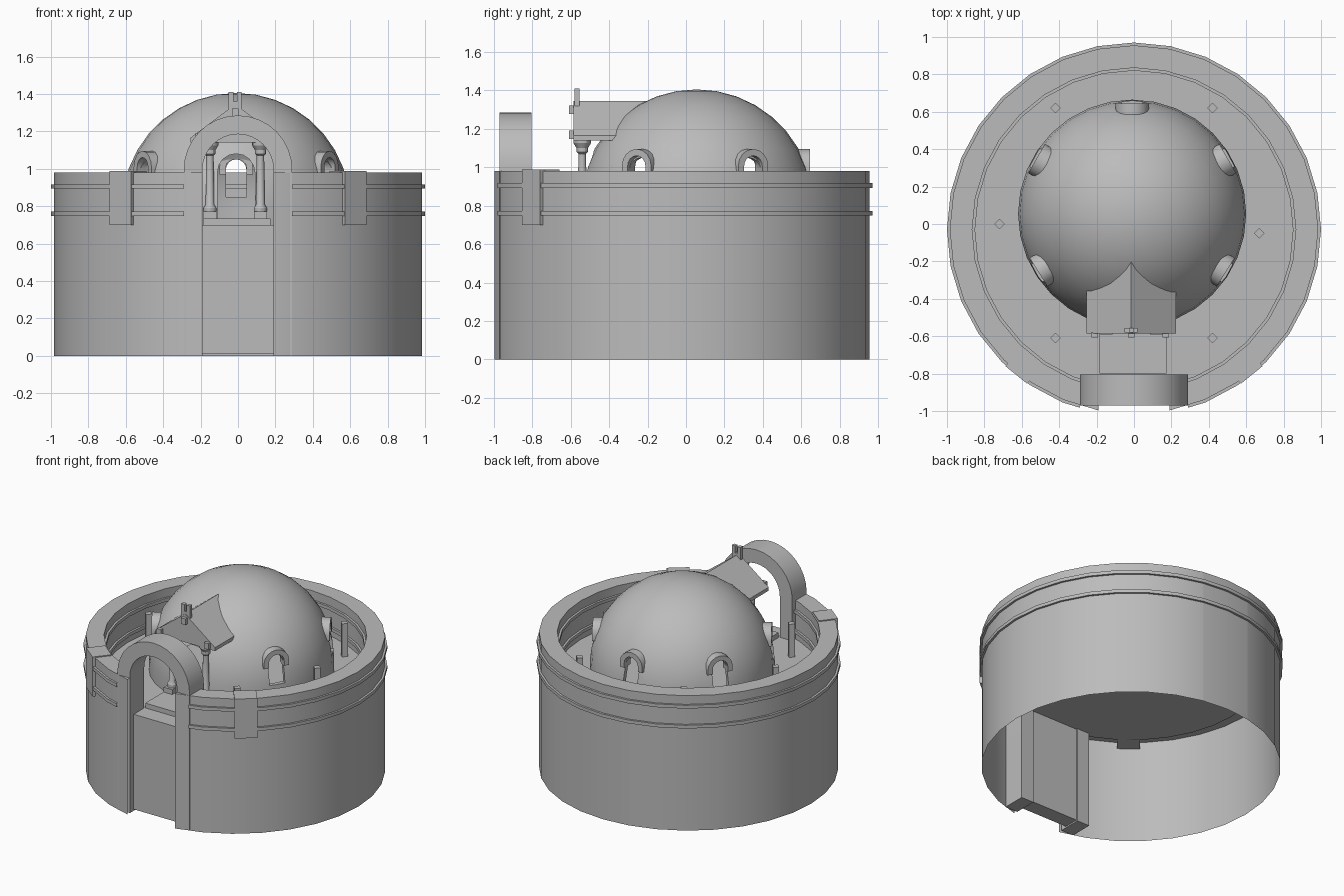
import bpy, bmesh, math
from mathutils import Matrix, Vector

if "Cube" in bpy.data.objects:
    bpy.data.objects.remove(bpy.data.objects["Cube"])

stone = bpy.data.materials.new("grey stone")
stone.use_nodes = True
STONE_COLOUR = (0.5, 0.5, 0.5, 1)
stone.diffuse_color = STONE_COLOUR
stone.node_tree.nodes["Principled BSDF"].inputs["Base Color"].default_value = STONE_COLOUR

WALL_Y = -0.03            # axis of the round wall
DOME = Vector((-0.01, 0.055, 0))
DOME_R, DOME_Z = 0.61, 0.795
DECK = 0.70
GATE_OUT, GATE_IN = 0.29, 0.19


def finish(name, bm, smooth=False):
    bmesh.ops.recalc_face_normals(bm, faces=bm.faces)
    mesh = bpy.data.meshes.new(name)
    bm.to_mesh(mesh)
    bm.free()
    mesh.materials.append(stone)
    obj = bpy.data.objects.new(name, mesh)
    bpy.context.collection.objects.link(obj)
    if smooth:
        smooth_sharp(obj)
    return obj


def select_only(obj):
    bpy.ops.object.select_all(action='DESELECT')
    obj.select_set(True)
    bpy.context.view_layer.objects.active = obj


def smooth_sharp(obj):
    select_only(obj)
    bpy.ops.object.shade_smooth_by_angle(angle=math.radians(30))


def box(name, x, y, z, matrix=None):
    bm = bmesh.new()
    bmesh.ops.create_cube(bm, size=1)
    for v in bm.verts:
        v.co = [lo + (c + 0.5) * (hi - lo) for c, (lo, hi) in zip(v.co, (x, y, z))]
    if matrix:
        bm.transform(matrix)
    return finish(name, bm)


def lathe(profile, centre, steps=32, closed=False):
    """Revolve (radius, height) points around a vertical axis."""
    bm = bmesh.new()
    verts = [bm.verts.new((r, 0, z)) for r, z in profile]
    edges = [bm.edges.new(p) for p in zip(verts, verts[1:])]
    if closed:
        edges.append(bm.edges.new((verts[-1], verts[0])))
    bmesh.ops.spin(bm, geom=verts + edges, axis=(0, 0, 1), cent=(0, 0, 0),
                   angle=math.tau, steps=steps, use_duplicate=False)
    bmesh.ops.remove_doubles(bm, verts=bm.verts, dist=1e-4)
    bmesh.ops.translate(bm, verts=bm.verts, vec=centre)
    return bm


def prism(name, outline, y0, y1, matrix=None, smooth=False):
    """Extrude an (x, z) outline from y0 to y1."""
    bm = bmesh.new()
    face = bm.faces.new([bm.verts.new((x, y0, z)) for x, z in outline])
    new = bmesh.ops.extrude_face_region(bm, geom=[face])["geom"]
    bmesh.ops.translate(bm, vec=(0, y1 - y0, 0),
                        verts=[g for g in new if isinstance(g, bmesh.types.BMVert)])
    if matrix:
        bm.transform(matrix)
    return finish(name, bm, smooth)


def arc(r, spring, steps):
    return [(r * math.cos(math.pi * i / steps), spring + r * math.sin(math.pi * i / steps))
            for i in range(steps + 1)]


def arch_outline(outer, inner, spring, base, steps):
    points = [(outer, base)] + arc(outer, spring, steps) + [(-outer, base)]
    if inner:
        points += [(-inner, base)] + arc(inner, spring, steps)[::-1] + [(inner, base)]
    return points


def cut_gap(bm, half):
    """Open the ring at the gate, keeping the deck."""
    for x in (-half, half):
        bmesh.ops.bisect_plane(bm, geom=bm.verts[:] + bm.edges[:] + bm.faces[:],
                               plane_co=(x, 0, 0), plane_no=(1, 0, 0))
    gone = []
    for f in bm.faces:
        c = f.calc_center_median()
        on_deck = all(abs(v.co.z - DECK) < 1e-3 for v in f.verts)
        if abs(c.x) < half and c.y < -0.7 and not on_deck:
            gone.append(f)
    bmesh.ops.delete(bm, geom=gone, context='FACES')


# Round wall with parapet and deck
wall = lathe([(0.985, 0), (0.985, 0.98), (0.865, 0.98), (0.865, DECK), (0, DECK)], (0, WALL_Y, 0))
cut_gap(wall, GATE_IN)
finish("wall_and_deck", wall, True)

# Two bands running round the parapet
for name, z in (("lower_band", 0.76), ("upper_band", 0.905)):
    band = lathe([(0.85, z - 0.012), (1.0, z - 0.012), (1.0, z + 0.012), (0.85, z + 0.012)],
                 (0, WALL_Y, 0), closed=True)
    cut_gap(band, GATE_OUT)
    finish(name, band, True)

# Blocks that clasp the parapet on each side of the gate
for name, angle in (("right_clasp", -129), ("left_clasp", -51)):
    turn = Matrix.Translation((0, WALL_Y, 0)) @ Matrix.Rotation(math.radians(angle), 4, 'Z')
    box(name, (0.87, 1.0), (-0.075, 0.075), (DECK, 0.987), turn)

# Gate arch and the recessed panel below its opening
prism("gate_arch", arch_outline(GATE_OUT, GATE_IN, 0.995, 0, 16), -0.97, -0.805, smooth=True)
box("gate_panel", (-GATE_IN, GATE_IN), (-0.925, -0.815), (0.01, DECK))

# Dome shell
steps = 9
arc_points = [(DOME_R * math.cos(math.pi / 2 * i / steps),
               DOME_Z + DOME_R * math.sin(math.pi / 2 * i / steps)) for i in range(steps + 1)]
dome = finish("dome", lathe([(DOME_R, DECK)] + arc_points, DOME))
shell = dome.modifiers.new("thickness", 'SOLIDIFY')
shell.thickness = 0.03
shell.offset = -1

# Window hoods, with cutters for the windows and the doorway
cutters = []
for name, angle in (("back", 180), ("back_left", 120), ("front_left", 58),
                    ("front_right", -58), ("back_right", -120), ("door", 0)):
    turn = Matrix.Translation(DOME) @ Matrix.Rotation(math.radians(angle), 4, 'Z')
    if name == "door":
        hole = arch_outline(0.1, 0, 0.98, 0.735, 8)
    else:
        hole = arch_outline(0.055, 0, 0.995, 0.85, 8)
        prism(name + "_window_hood", arch_outline(0.09, 0.055, 1.005, 0.97, 8),
              -0.59, -0.515, turn, True)
    cutters.append(prism(name + "_cutter", hole, -0.8, -0.4, turn))
for cutter in cutters:
    cutter.hide_render = True
    mod = dome.modifiers.new("opening", 'BOOLEAN')
    mod.operation = 'DIFFERENCE'
    mod.solver = 'EXACT'
    mod.object = cutter
select_only(dome)
for mod in dome.modifiers[:]:
    bpy.ops.object.modifier_apply(modifier=mod.name)
for cutter in cutters:
    bpy.data.objects.remove(cutter)
smooth_sharp(dome)

# Porch platform, columns and pitched roof
PORCH_X = -0.015
box("porch_platform", (-0.185, 0.175), (-0.8, -0.42), (DECK, 0.735))
column = [(0, 0.77), (0.035, 0.77), (0.035, 0.79), (0.023, 0.81), (0.02, 1.07), (0.03, 1.08),
          (0.03, 1.1), (0.045, 1.125), (0.045, 1.14), (0, 1.14)]
for side, dx in (("right", -0.135), ("left", 0.135)):
    x = PORCH_X + dx
    box(side + "_plinth", (x - 0.035, x + 0.035), (-0.59, -0.5), (0.735, 0.77))
    finish(side + "_column", lathe(column, (x, -0.54, 0), 12), True)
prism("porch_roof", [(-0.255, 1.14), (0.225, 1.14), (0.225, 1.165), (PORCH_X, 1.345),
                     (-0.255, 1.165)], -0.585, -0.2)

# Roof ornaments: three studs and a forked finial
for name, x, z in (("right_stud", -0.21, 1.17), ("middle_stud", PORCH_X, 1.3), ("left_stud", 0.17, 1.17)):
    box(name, (x - 0.018, x + 0.018), (-0.608, -0.58), (z - 0.022, z + 0.022))
box("finial_base", (-0.05, 0.02), (-0.58, -0.555), (1.3, 1.36))
for name, x in (("right_prong", -0.037), ("left_prong", 0.007)):
    box(name, (x - 0.013, x + 0.013), (-0.58, -0.555), (1.36, 1.41))

# Square posts standing on the deck
for i, (x, y) in enumerate([(-0.42, 0.62), (0.42, 0.62), (-0.72, 0), (0.67, -0.05),
                            (-0.42, -0.61), (0.42, -0.61)]):
    turn = Matrix.Translation((x, y, 0)) @ Matrix.Rotation(math.pi / 4, 4, 'Z')
    box(f"deck_post_{i + 1}", (-0.02, 0.02), (-0.02, 0.02), (DECK, 0.94), turn)
